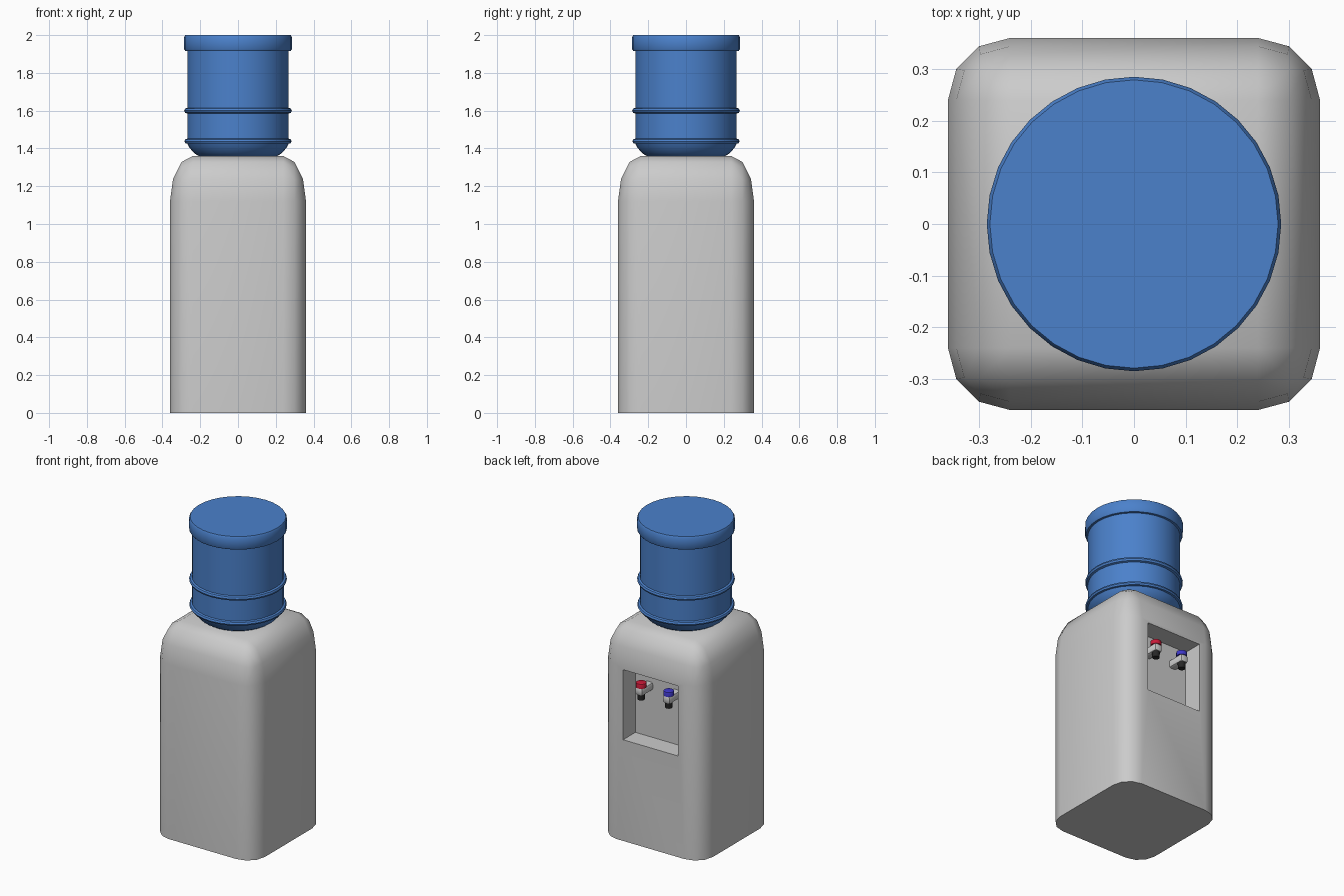
import bpy, bmesh, math
from mathutils import Matrix

if "Cube" in bpy.data.objects:
    bpy.data.objects.remove(bpy.data.objects["Cube"])


def material(name, rgb):
    m = bpy.data.materials.new(name)
    m.diffuse_color = (*rgb, 1)
    m.use_nodes = True
    m.node_tree.nodes["Principled BSDF"].inputs["Base Color"].default_value = m.diffuse_color
    return m


def add_object(name, bm, mat=None, angle=40):
    bmesh.ops.recalc_face_normals(bm, faces=bm.faces)
    me = bpy.data.meshes.new(name)
    bm.to_mesh(me)
    bm.free()
    ob = bpy.data.objects.new(name, me)
    bpy.context.collection.objects.link(ob)
    if mat:
        me.materials.append(mat)
    smooth(ob, angle)
    return ob


def smooth(ob, angle):
    bpy.ops.object.select_all(action='DESELECT')
    ob.select_set(True)
    bpy.context.view_layer.objects.active = ob
    bpy.ops.object.shade_smooth_by_angle(angle=math.radians(angle))


def box(size, centre):
    bm = bmesh.new()
    bmesh.ops.create_cube(bm, size=1)
    bmesh.ops.scale(bm, vec=size, verts=bm.verts)
    bmesh.ops.translate(bm, vec=centre, verts=bm.verts)
    return bm


def cylinder(name, r1, r2, z0, z1, x, y, mat, bevel=0.0):
    bm = bmesh.new()
    bmesh.ops.create_cone(bm, cap_ends=True, segments=16, radius1=r1, radius2=r2,
                          depth=z1 - z0, matrix=Matrix.Translation((x, y, (z0 + z1) / 2)))
    if bevel:
        top = [e for e in bm.edges if all(v.co.z > z1 - 1e-4 for v in e.verts)]
        bmesh.ops.bevel(bm, geom=top, offset=bevel, segments=2, profile=0.5, affect='EDGES')
    return add_object(name, bm, mat)


blue = material("bottle_blue", (0.07, 0.22, 0.60))
red = material("hot_red", (0.60, 0.01, 0.04))
cold = material("cold_blue", (0.05, 0.04, 0.60))
black = material("nozzle_black", (0.02, 0.02, 0.02))

# Cabinet: rounded box, bevelled at half height then stretched upward
bm = box((0.72, 0.72, 0.68), (0, 0, 0.34))
edges = [e for e in bm.edges if max(v.co.z for v in e.verts) > 0.1]
bmesh.ops.bevel(bm, geom=edges, offset=0.12, segments=3, profile=0.5, affect='EDGES')
bmesh.ops.scale(bm, vec=(1, 1, 2), verts=bm.verts)
cabinet = add_object("cabinet", bm)

# Dispensing recess cut into the +y side
cutter = add_object("recess_cutter", box((0.39, 0.25, 0.45), (0, 0.36, 0.875)))
cutter.hide_render = True
mod = cabinet.modifiers.new("recess", 'BOOLEAN')
mod.object = cutter
mod.operation = 'DIFFERENCE'
mod.solver = 'EXACT'
bpy.context.view_layer.objects.active = cabinet
bpy.ops.object.modifier_apply(modifier=mod.name)
bpy.data.objects.remove(cutter)
smooth(cabinet, 40)

# Water bottle: lathed profile with two ribs and a top rim
profile = [(0, 1.355), (0.20, 1.355), (0.232, 1.375), (0.258, 1.405), (0.268, 1.425),
           (0.279, 1.427), (0.284, 1.437), (0.279, 1.448), (0.268, 1.452),
           (0.268, 1.585), (0.280, 1.589), (0.285, 1.600), (0.280, 1.611), (0.268, 1.615),
           (0.268, 1.915), (0.280, 1.917), (0.285, 1.925), (0.285, 1.990),
           (0.279, 2.0), (0, 2.0)]
bm = bmesh.new()
verts = [bm.verts.new((r, 0, z)) for r, z in profile]
chain = [bm.edges.new(p) for p in zip(verts, verts[1:])]
bmesh.ops.spin(bm, geom=verts + chain, cent=(0, 0, 0), axis=(0, 0, 1),
               angle=math.tau, steps=32, use_merge=True)
bmesh.ops.remove_doubles(bm, verts=bm.verts, dist=1e-4)
add_object("water_bottle", bm, blue, 40)

# Taps: body from the recess wall, coloured cap, black nozzle
for side, x, mat in (("hot", 0.098, red), ("cold", -0.098, cold)):
    bm = box((0.054, 0.115, 0.05), (x, 0.2875, 0.978))
    bmesh.ops.bevel(bm, geom=[e for e in bm.edges if max(v.co.y for v in e.verts) > 0.3],
                    offset=0.014, segments=2, profile=0.5, affect='EDGES')
    add_object(side + "_tap_body", bm)
    cylinder(side + "_tap_cap", 0.032, 0.032, 1.0, 1.03, x, 0.315, mat, 0.005)
    cylinder(side + "_tap_nozzle", 0.021, 0.024, 0.92, 0.96, x, 0.315, black)
